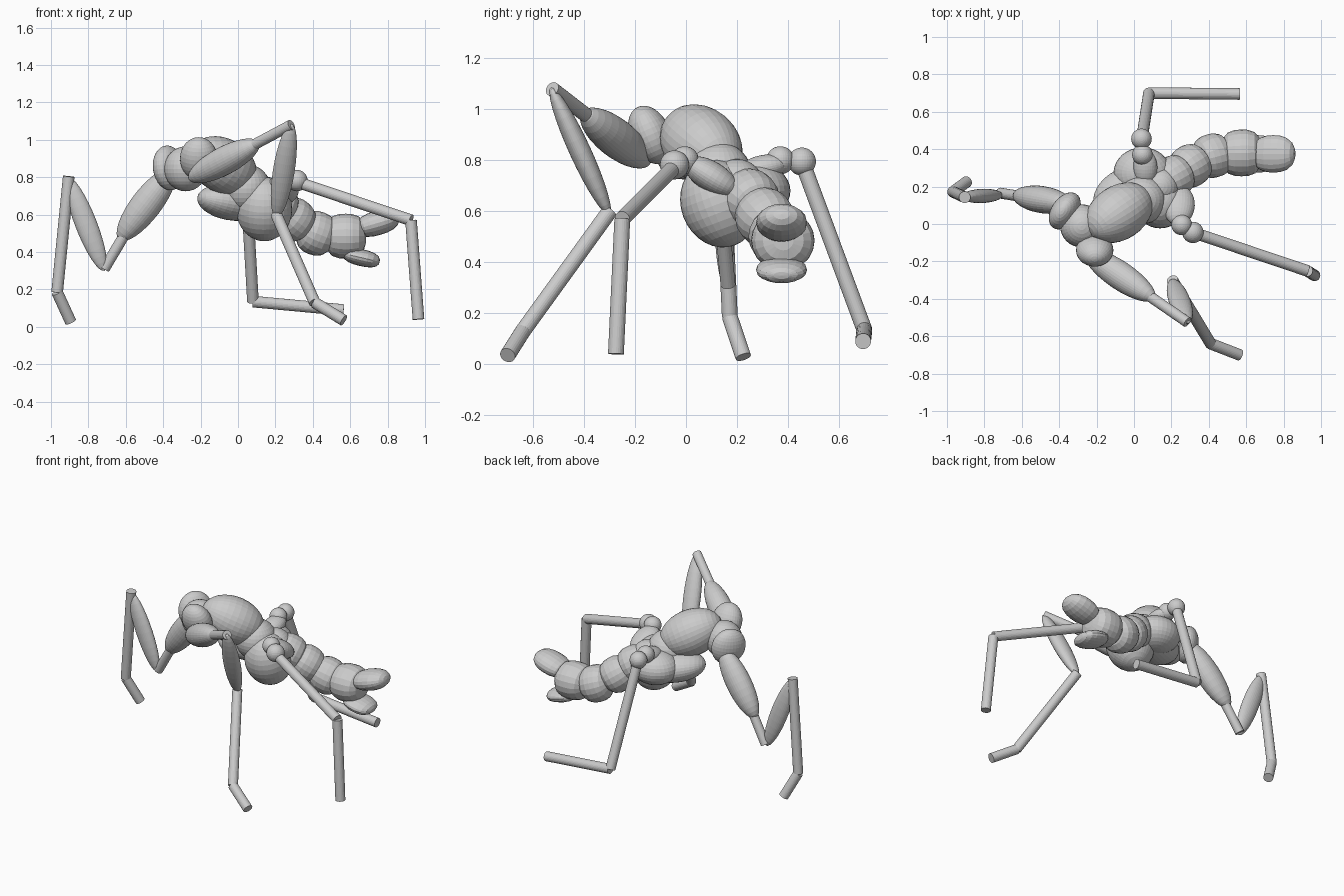
import bpy, bmesh, math
from mathutils import Vector, Matrix

if "Cube" in bpy.data.objects:
    bpy.data.objects.remove(bpy.data.objects["Cube"])

grey = bpy.data.materials.new("plain grey")
grey.diffuse_color = (0.6, 0.6, 0.6, 1)
grey.use_nodes = True
grey.node_tree.nodes["Principled BSDF"].inputs["Base Color"].default_value = grey.diffuse_color


def frame(axis, hint):
    """Rotation whose local z follows axis and local x leans towards hint."""
    z = Vector(axis).normalized()
    h = Vector(hint)
    x = h - z * h.dot(z)
    if x.length < 1e-3:
        x = z.orthogonal()
    x.normalize()
    y = z.cross(x)
    return Matrix((x, y, z)).transposed().to_4x4()


def finish(name, bm):
    me = bpy.data.meshes.new(name)
    bm.to_mesh(me)
    bm.free()
    me.materials.append(grey)
    ob = bpy.data.objects.new(name, me)
    bpy.context.collection.objects.link(ob)
    return ob


def blob(name, center, semi, axis=(0, 0, 1), hint=(1, 0, 0), seg=32, p=2):
    """Ellipsoid; semi = (along hint, across, along axis); p > 2 makes it boxier."""
    bm = bmesh.new()
    bmesh.ops.create_uvsphere(bm, u_segments=seg, v_segments=seg // 2, radius=1)
    for v in bm.verts:
        v.co /= (math.hypot(v.co.x, v.co.y) ** p + abs(v.co.z) ** p) ** (1 / p)
    m = Matrix.Translation(center) @ frame(axis, hint) @ Matrix.Diagonal((*semi, 1))
    bmesh.ops.transform(bm, matrix=m, verts=bm.verts)
    return finish(name, bm)


def rod(name, a, b, r=0.03):
    a, b = Vector(a), Vector(b)
    bm = bmesh.new()
    bmesh.ops.create_cone(bm, cap_ends=True, segments=24, radius1=r, radius2=r,
                          depth=(b - a).length)
    m = Matrix.Translation((a + b) / 2) @ frame(b - a, (1, 0, 0))
    bmesh.ops.transform(bm, matrix=m, verts=bm.verts)
    return finish(name, bm)


def muscle(name, a, b, wide, thin, hint=(1, 0, 0)):
    a, b = Vector(a), Vector(b)
    return blob(name, (a + b) / 2, (wide, thin, (b - a).length / 2), b - a, hint)


def chain(names, points, r=0.031):
    for n, a, b in zip(names, points, points[1:]):
        rod(n, a, b, r)


# body
blob("upper_torso", (-0.08, 0.06, 0.862), (0.145, 0.145, 0.205), (0.75, 0.5, -0.43))
blob("pelvis", (-0.28, -0.01, 0.845), (0.115, 0.115, 0.12))
blob("belly", (0.14, 0.13, 0.63), (0.15, 0.15, 0.175), (0, 0.35, -0.94))
blob("chest", (0.045, 0.13, 0.74), (0.13, 0.13, 0.13))
blob("neck_base", (0.14, 0.2, 0.70), (0.105, 0.105, 0.105))
blob("abdomen", (-0.04, 0.17, 0.665), (0.095, 0.13, 0.19), (0.87, 0.45, -0.15), (0, 0, 1))
blob("left_shoulder", (0.045, 0.27, 0.68), (0.155, 0.14, 0.11))

# neck, head and jaws
neck = [((0.21, 0.25, 0.65), (0.8, 0.45, -0.5), 0.115),
        ((0.30, 0.31, 0.575), (0.8, 0.5, -0.6), 0.115),
        ((0.42, 0.365, 0.50), (0.9, 0.25, -0.35), 0.118)]
for i, (c, d, r) in enumerate(neck):
    blob(f"neck_{i + 1}", c, (r, r, 0.1), d, (0, 1, 0), 20, 2.6)
blob("head", (0.575, 0.38, 0.485), (0.125, 0.12, 0.11), (1, 0.02, 0), (0, 1, 0), 20, 2.8)
blob("upper_jaw", (0.745, 0.375, 0.555), (0.1, 0.065, 0.12), (0.95, 0, 0.28), (0, 1, 0), 20, 2.4)
blob("lower_jaw", (0.66, 0.375, 0.37), (0.1, 0.045, 0.1), (0.95, 0, -0.22), (0, 1, 0), 20, 2.6)

# right front leg
blob("right_shoulder", (0.24, 0.10, 0.735), (0.085, 0.06, 0.12), (0.05, 0.85, -0.52))
blob("right_shoulder_joint", (0.255, -0.005, 0.80), (0.055,) * 3)
blob("right_arm_joint", (0.315, -0.045, 0.782), (0.057,) * 3)
chain(["right_upper_arm", "right_forearm"],
      [(0.315, -0.045, 0.775), (0.925, -0.25, 0.57), (0.965, -0.275, 0.04)])

# left front leg
blob("left_shoulder_muscle", (0.06, 0.30, 0.77), (0.065, 0.05, 0.1), (0, 0.95, 0.2))
blob("left_shoulder_joint", (0.045, 0.37, 0.80), (0.055,) * 3)
blob("left_arm_joint", (0.04, 0.455, 0.795), (0.055,) * 3)
chain(["left_upper_arm", "left_forearm"],
      [(0.042, 0.455, 0.795), (0.08, 0.70, 0.135), (0.565, 0.695, 0.09)])

# right hind leg
blob("right_hip", (-0.21, -0.14, 0.90), (0.1, 0.08, 0.12), (0, -0.4, 0.9))
muscle("right_thigh", (-0.26, -0.15, 0.79), (0.11, -0.40, 0.985), 0.076, 0.076)
rod("right_knee_rod", (0.06, -0.37, 0.96), (0.285, -0.525, 1.08), 0.029)
muscle("right_shin", (0.285, -0.53, 1.085), (0.205, -0.30, 0.585), 0.058, 0.042)
chain(["right_hind_foot", "right_hind_toe"],
      [(0.205, -0.30, 0.60), (0.41, -0.64, 0.13), (0.565, -0.70, 0.035)])

# left hind leg
blob("left_hip", (-0.37, 0.07, 0.85), (0.11, 0.07, 0.12), (-0.15, 0, 1), (0.55, 0.8, 0))
muscle("left_thigh", (-0.345, 0.105, 0.845), (-0.635, 0.155, 0.465), 0.082, 0.072)
rod("left_knee_rod", (-0.59, 0.145, 0.52), (-0.715, 0.165, 0.31), 0.029)
muscle("left_shin", (-0.715, 0.155, 0.30), (-0.91, 0.145, 0.80), 0.058, 0.038)
chain(["left_hind_foot", "left_hind_toe"],
      [(-0.905, 0.143, 0.805), (-0.967, 0.172, 0.185), (-0.895, 0.225, 0.028)])
